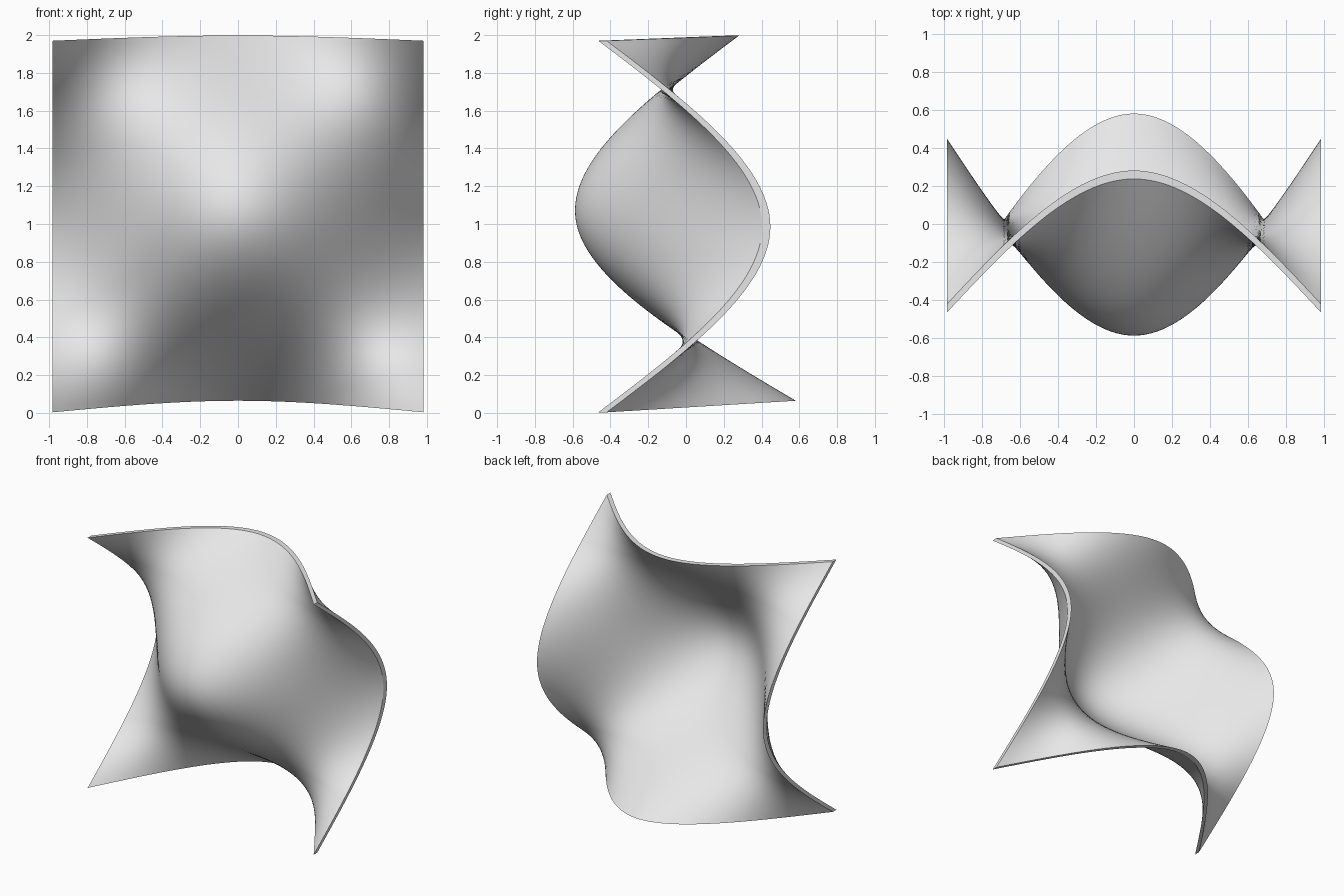
import bpy, bmesh

cube = bpy.data.objects.get("Cube")
if cube:
    bpy.data.objects.remove(cube, do_unlink=True)

HALF = 0.983        # half width of the sheet
THICK = 0.044       # sheet thickness, front to back

# Control cage rows, bottom to top: (edge y, edge z), (middle y, middle z)
ROWS = [((-0.442, 0.003), (1.06, 0.095)),
        ((0.858, 0.985), (-2.0, 1.03)),
        ((-0.442, 1.97), (0.61, 2.012))]


def grey_material():
    mat = bpy.data.materials.new("light_grey")
    mat.use_nodes = True
    colour = (0.8, 0.8, 0.8, 1.0)
    mat.diffuse_color = colour
    mat.node_tree.nodes["Principled BSDF"].inputs["Base Color"].default_value = colour
    return mat


def cage_layer(bm, offset):
    """One 3 x 3 grid of control points, shifted front to back."""
    return [[bm.verts.new((side * HALF, p[0] + offset, p[1]))
             for side, p in ((-1, edge), (0, middle), (1, edge))]
            for edge, middle in ROWS]


bm = bmesh.new()
front = cage_layer(bm, -THICK / 2)
back = cage_layer(bm, THICK / 2)

# Front and back skins
for r in range(2):
    for c in range(2):
        for skin in (front, back):
            bm.faces.new((skin[r][c], skin[r][c + 1],
                          skin[r + 1][c + 1], skin[r + 1][c]))

# Rim joining the two skins
loop = [(0, 0), (0, 1), (0, 2), (1, 2), (2, 2), (2, 1), (2, 0), (1, 0)]
crease = bm.edges.layers.float.new("crease_edge")
hard = []
for (r, c), (s, d) in zip(loop, loop[1:] + loop[:1]):
    bm.faces.new((front[r][c], front[s][d], back[s][d], back[r][c]))
    hard += [bm.edges.get((k[r][c], k[s][d])) for k in (front, back)]
for r in (0, 2):
    for c in (0, 2):
        hard.append(bm.edges.get((front[r][c], back[r][c])))

# Crisp rim, smooth skins
bmesh.ops.recalc_face_normals(bm, faces=bm.faces[:])
for f in bm.faces:
    f.smooth = True
for e in hard:
    e[crease] = 1.0
    e.smooth = False

mesh = bpy.data.meshes.new("wavy_sheet")
bm.to_mesh(mesh)
bm.free()
mesh.materials.append(grey_material())
sheet = bpy.data.objects.new("wavy_sheet", mesh)
bpy.context.collection.objects.link(sheet)

sub = sheet.modifiers.new("smooth_surface", 'SUBSURF')
sub.levels = sub.render_levels = 5
